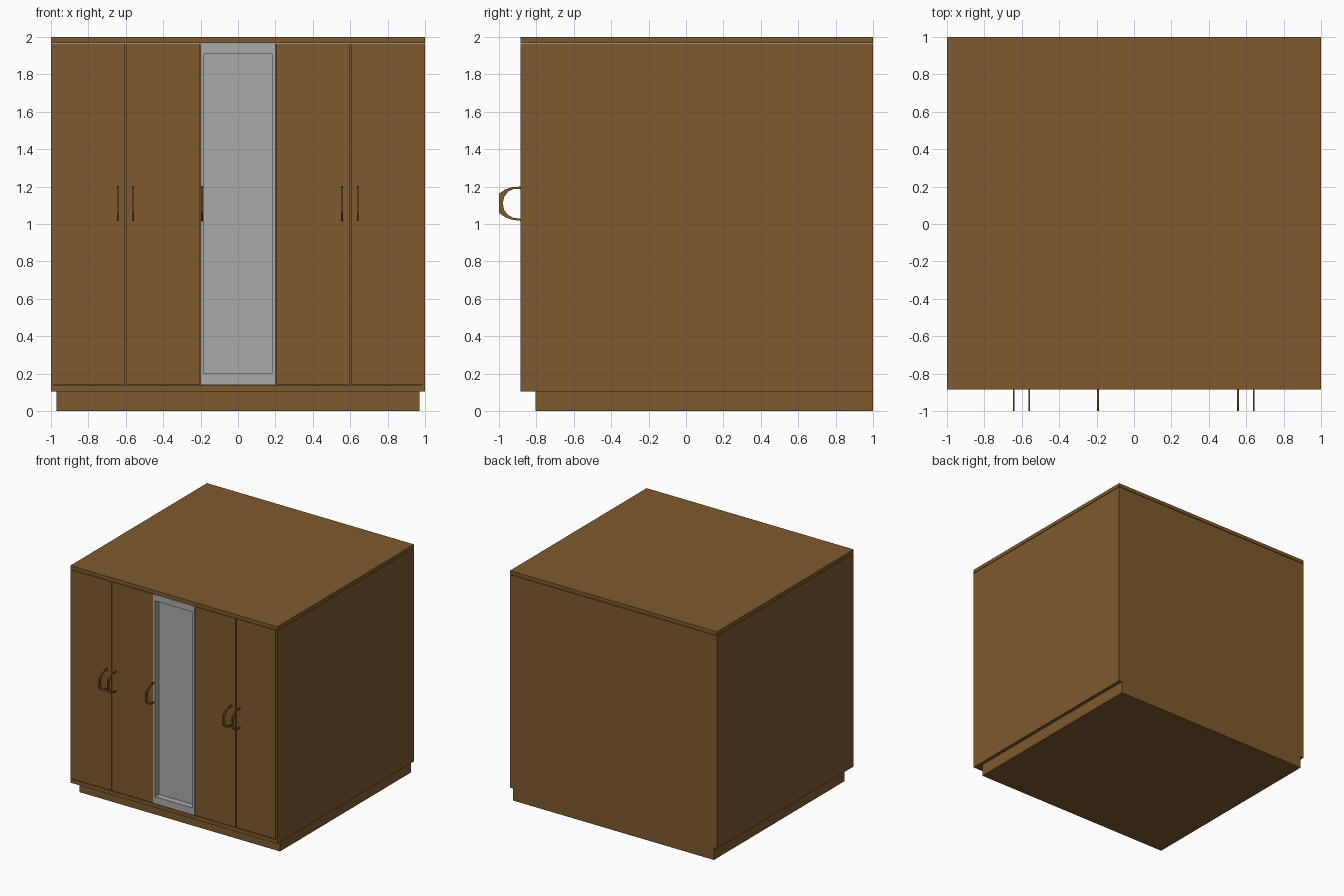
import bpy, bmesh

if "Cube" in bpy.data.objects:
    bpy.data.objects.remove(bpy.data.objects["Cube"])


def material(name, rgb):
    m = bpy.data.materials.new(name)
    m.diffuse_color = (*rgb, 1)
    m.use_nodes = True
    m.node_tree.nodes["Principled BSDF"].inputs["Base Color"].default_value = m.diffuse_color
    return m


WOOD = material("brown wood", (0.212, 0.102, 0.026))
SILVER = material("silver mirror", (0.40, 0.40, 0.40))
FRONT, BACK = -0.885, 1.0


def finish(name, bm, mat):
    bmesh.ops.recalc_face_normals(bm, faces=bm.faces)
    me = bpy.data.meshes.new(name)
    bm.to_mesh(me)
    bm.free()
    me.materials.append(mat)
    ob = bpy.data.objects.new(name, me)
    bpy.context.collection.objects.link(ob)
    return ob


def box_mesh(x0, x1, y0, y1, z0, z1):
    bm = bmesh.new()
    bmesh.ops.create_cube(bm, size=1)
    for v in bm.verts:
        v.co = (x1 if v.co.x > 0 else x0,
                y1 if v.co.y > 0 else y0,
                z1 if v.co.z > 0 else z0)
    return bm


def box(name, *bounds, mat=WOOD):
    return finish(name, box_mesh(*bounds), mat)


# Carcass: plinth, bottom, sides, back and top slab over a thin shadow gap
LOW, HIGH = 0.14, 1.964
box("plinth", -0.97, 0.97, -0.805, BACK, 0, 0.105)
box("bottom_panel", -0.985, 0.985, FRONT, BACK, 0.105, 0.137)
box("left_side", -1, -0.985, FRONT, BACK, 0.105, HIGH)
box("right_side", 0.985, 1, FRONT, BACK, 0.105, HIGH)
box("back_panel", -0.985, 0.985, 0.97, BACK, 0.137, HIGH)
box("top_panel", -1, 1, FRONT, BACK, 1.969, 2)

# Four wooden doors
for i, (x0, x1) in enumerate([(-0.983, -0.603), (-0.597, -0.202),
                              (0.202, 0.597), (0.603, 0.983)]):
    box(f"door_{i + 1}", x0, x1, FRONT, FRONT + 0.07, LOW + 0.003, HIGH)

# Mirror door: front face inset and pushed back
bm = box_mesh(-0.2, 0.2, FRONT, FRONT + 0.07, LOW, HIGH)
bm.normal_update()
front = min(bm.faces, key=lambda f: f.calc_center_median().y)
bmesh.ops.inset_region(bm, faces=[front], thickness=0.025)
for v in front.verts:
    v.co.z = 0.2 if v.co.z < 1 else 1.91
pane = bmesh.ops.extrude_discrete_faces(bm, faces=[front])["faces"][0]
for v in pane.verts:
    v.co.y += 0.055
finish("mirror_door", bm, SILVER)

# Bow handles: paired outer and inner profile points (y, z), extruded in x
OUTER = [(-0.885, 1.2), (-0.93, 1.197), (-0.965, 1.186), (-1, 1.162), (-1, 1.11),
         (-1, 1.06), (-0.965, 1.035), (-0.93, 1.023), (-0.885, 1.017)]
INNER = [(-0.885, 1.188), (-0.925, 1.186), (-0.95, 1.174), (-0.971, 1.147), (-0.98, 1.11),
         (-0.971, 1.072), (-0.95, 1.047), (-0.925, 1.034), (-0.885, 1.028)]
for i, x in enumerate([-0.643, -0.56, -0.192, 0.556, 0.64]):
    bm = bmesh.new()
    o = [bm.verts.new((x - 0.005, y, z)) for y, z in OUTER]
    n = [bm.verts.new((x - 0.005, y, z)) for y, z in INNER]
    faces = [bm.faces.new((o[k], o[k + 1], n[k + 1], n[k])) for k in range(len(o) - 1)]
    ext = bmesh.ops.extrude_face_region(bm, geom=faces, use_keep_orig=True)["geom"]
    bmesh.ops.translate(bm, vec=(0.01, 0, 0),
                        verts=[g for g in ext if isinstance(g, bmesh.types.BMVert)])
    finish(f"handle_{i + 1}", bm, WOOD)
